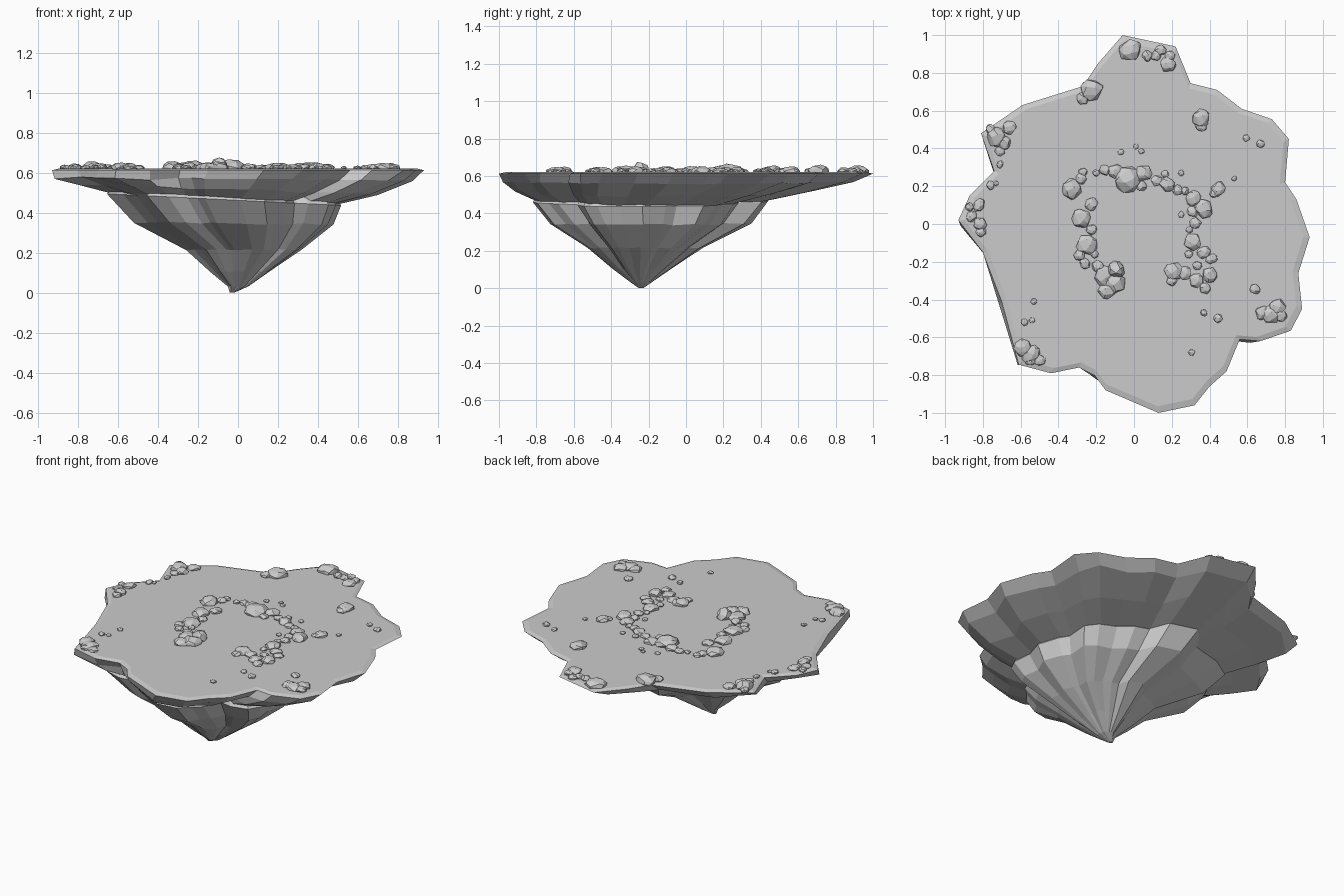
import bpy, bmesh, random
from math import sin, cos, pi, sqrt
from mathutils import Vector

random.seed(11)
TOP = 0.62

# Plan outline of the island, counter-clockwise from the left
OUTLINE = [
    (-.06, 1), (.22, .94), (.30, .745), (.44, .71), (.57, .61), (.73, .555), (.82, .45),
    (.80, .22), (.86, .13), (.93, -.07), (.87, -.26), (.89, -.45), (.83, -.565),
    (.67, -.62), (.56, -.61), (.49, -.78), (.40, -.86), (.32, -.96), (.13, -1),
    (-.15, -.88), (-.21, -.80), (-.29, -.76), (-.44, -.79), (-.61, -.745), (-.70, -.41),
    (-.80, -.15), (-.93, .02), (-.87, .15), (-.74, .28), (-.81, .48), (-.59, .63),
    (-.27, .73), (-.19, .85)][::-1]


def finish(bm, name):
    bmesh.ops.recalc_face_normals(bm, faces=bm.faces[:])
    me = bpy.data.meshes.new(name)
    bm.to_mesh(me)
    bm.free()
    ob = bpy.data.objects.new(name, me)
    bpy.context.collection.objects.link(ob)
    return ob


def loft(name, rings, jitter):
    """Stack scaled copies of the outline: (scale, cx, cy, z, tilt in x)."""
    bm = bmesh.new()
    prev = None
    for i, (s, cx, cy, z, tilt) in enumerate(rings):
        row = []
        for x, y in OUTLINE:
            j = jitter * s if 1 < i else 0
            k = s * (1 + random.uniform(-j, j))
            dz = random.uniform(-j, j) * 0.25
            row.append(bm.verts.new((cx + x * k, cy + y * k, z + tilt * x * s + dz)))
        if prev:
            n = len(row)
            for a in range(n):
                b = (a + 1) % n
                bm.faces.new((prev[a], prev[b], row[b], row[a]))
        else:
            bm.faces.new(row)
        prev = row
    bm.faces.new(prev)
    return finish(bm, name)


# Wide flat plateau with a chamfered rim
loft("island_plateau", [
    (.965, 0, 0, TOP, 0),
    (1.0, 0, 0, TOP - .008, 0),
    (.95, -.03, -.03, .565, -.01),
    (.79, -.05, -.11, .515, -.03),
    (.60, -.07, -.18, .465, -.05)], .03)

# Tapering rock underside, ending in an off-centre tip
loft("island_underside", [
    (.58, -.07, -.19, .52, -.02),
    (.63, -.07, -.19, .465, -.05),
    (.53, -.025, -.19, .345, -.01),
    (.31, .03, -.22, .215, 0),
    (.16, .01, -.235, .105, 0),
    (.055, 0, -.24, .03, 0),
    (.012, -.03, -.24, 0.0, 0)], .04)


def boulder(bm, x, y, r, tall):
    """Convex, irregular stone sunk into the plateau."""
    n, spin = 22, random.uniform(0, 2 * pi)
    sx, sy = r * random.uniform(.9, 1.15), r * random.uniform(.85, 1.1)
    turn = random.uniform(0, pi)
    pts = []
    for i in range(n):
        z = 1 - 2 * (i + .5) / n
        a = spin + i * 2.39996 + random.uniform(-.4, .4)
        q = sqrt(1 - z * z)
        u, v = q * cos(a) * sx, q * sin(a) * sy
        pts.append(bm.verts.new((x + u * cos(turn) - v * sin(turn),
                                 y + u * sin(turn) + v * cos(turn),
                                 TOP + .005 + z * r * tall)))
    res = bmesh.ops.convex_hull(bm, input=pts)
    loose = [g for g in res["geom_interior"] if isinstance(g, bmesh.types.BMVert) and g.is_valid]
    bmesh.ops.delete(bm, geom=loose, context='VERTS')


def stones(name, spots, tall=.55):
    bm = bmesh.new()
    for x, y, r in spots:
        boulder(bm, x, y, r, tall * random.uniform(.85, 1.15))
    return finish(bm, name)


# Clusters along the rim
stones("rim_boulders_back", [
    (-.02, .92, .06), (.07, .89, .03), (.115, .89, .03), (.14, .92, .03), (.19, .89, .03),
    (.18, .845, .04), (-.225, .71, .06), (-.27, .665, .035), (.355, .56, .05), (.355, .52, .03)])
stones("rim_boulders_left", [
    (-.66, .51, .04), (-.73, .46, .055), (-.76, .50, .03), (-.69, .43, .04), (-.71, .385, .03),
    (-.71, .315, .02), (-.76, .205, .025), (-.73, .215, .015), (-.82, .10, .035),
    (-.86, .04, .03), (-.815, 0, .04), (-.81, -.04, .03), (-.87, .09, .025)])
stones("rim_boulders_front", [
    (-.59, -.655, .045), (-.545, -.69, .05), (-.50, -.72, .03), (-.55, -.72, .03),
    (.76, -.44, .05), (.725, -.48, .05), (.68, -.47, .04), (.775, -.485, .035)])

# Horseshoe of stones in the middle
stones("horseshoe_arch", [
    (-.33, .185, .055), (-.28, .24, .03), (-.27, .275, .025), (-.2, .27, .02),
    (-.155, .285, .03), (-.10, .28, .04), (-.035, .235, .075), (.05, .27, .045),
    (.04, .2, .03), (.12, .23, .03), (.175, .21, .045), (.23, .18, .03), (.165, .265, .02),
    (.27, .175, .025), (.25, .27, .018), (.25, .05, .017)])
stones("horseshoe_right_arm", [
    (.315, .135, .04), (.37, .08, .05), (.31, .065, .03), (.325, .005, .03), (.295, -.03, .02),
    (.31, -.095, .05), (.37, -.15, .035), (.41, -.185, .03), (.29, -.16, .025),
    (.335, -.22, .025), (.40, -.27, .045), (.33, -.30, .04), (.375, -.34, .03),
    (.27, -.26, .035), (.21, -.25, .05), (.20, -.30, .03)])
stones("horseshoe_left_arm", [
    (-.225, .105, .035), (-.28, .03, .06), (-.225, -.03, .03), (-.25, -.11, .055),
    (-.29, -.165, .03), (-.21, -.16, .025), (-.26, -.21, .03), (-.19, -.225, .035),
    (-.16, -.275, .055), (-.10, -.31, .06), (-.145, -.355, .045)])
stones("tall_stone", [(-.095, -.245, .05)], 1.15)

# Scattered pebbles
stones("pebbles", [
    (.445, .185, .04), (.42, .16, .02), (.53, .24, .015), (.595, .455, .02), (.67, .425, .025),
    (.64, -.345, .03), (.37, -.47, .02), (.445, -.50, .028), (.305, -.68, .017),
    (-.53, -.41, .018), (-.58, -.52, .02), (-.54, -.51, .015), (-.07, .38, .017),
    (.01, .41, .015), (.04, .385, .017)])
